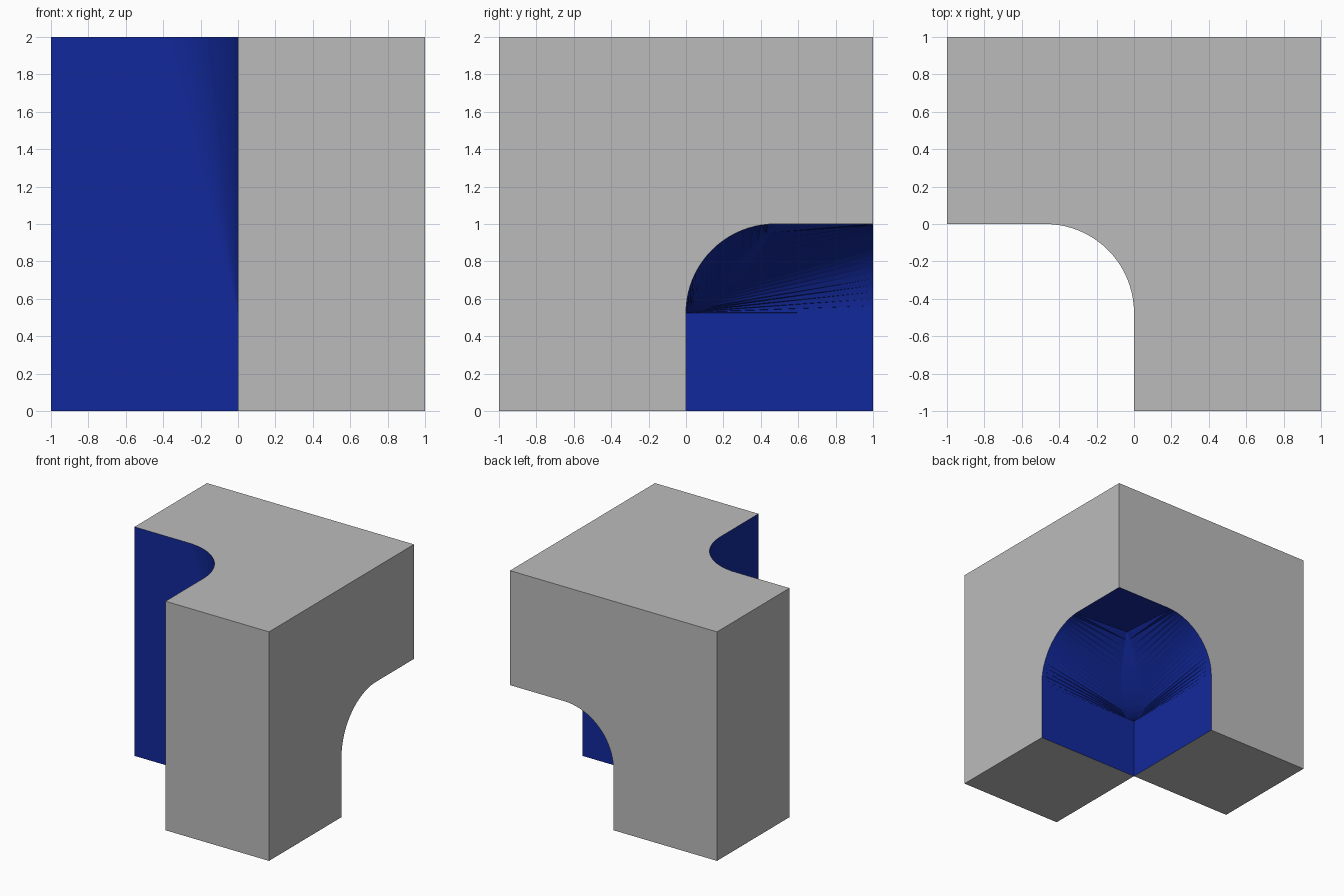
import bpy, math

if "Cube" in bpy.data.objects:
    bpy.data.objects.remove(bpy.data.objects["Cube"])

N, R = 20, 0.475          # arc steps and rounding radius
verts, faces, mats = [], [], []

def face(points, mat=0):
    start = len(verts)
    verts.extend(points)
    faces.append(list(range(start, start + len(points))))
    mats.append(mat)

def strip(a, b):
    # triangulated band between two matching rows of points
    for i in range(N):
        if a[i] != a[i + 1]:
            face([a[i], b[i], a[i + 1]], 1)
        face([b[i], b[i + 1], a[i + 1]], 1)

def swap(points):
    return [(y, x, z) for x, y, z in points]

angles = [math.pi / 2 * i / N for i in range(N + 1)]
curve = [(R * (1 - math.cos(a)), R * math.sin(a)) for a in angles]

# Rounded rows: top of the tall notch, the two openings of the low notch
top_arc = [(-u, v - R, 2) for u, v in curve]
back_arc = [(u, 1, 1 - R + v) for u, v in curve]
side_arc = swap(back_arc)
# Inner ends of the two openings, meeting at the centre and on the ceiling
back_end = [(R * (i / N) ** 2, R * i / N, 1 - R + R * (i / N) ** 2) for i in range(N + 1)]
side_end = swap(back_end)
P, Q = (0, 0, 1 - R), (R, R, 1)

# Grey outer faces
face([(0, -1, 2), (1, -1, 2), (1, 1, 2), (-1, 1, 2), (-1, 0, 2)] + top_arc[::-1])
face([(0, -1, 0), (1, -1, 0), (1, -1, 2), (0, -1, 2)])
face([(-1, 0, 0), (-1, 0, 2), (-1, 1, 2), (-1, 1, 0)])
face([(1, -1, 0), (1, 0, 0)] + side_arc + [(1, 1, 1), (1, 1, 2), (1, -1, 2)])
face(([(-1, 1, 0), (0, 1, 0)] + back_arc + [(1, 1, 1), (1, 1, 2), (-1, 1, 2)])[::-1])
face([(-1, 0, 0), (-1, 1, 0), (0, 1, 0), (0, 0, 0)])
face([(0, -1, 0), (0, 0, 0), (1, 0, 0), (1, -1, 0)])

# Tall front notch: two walls and the cone-shaped rounding
face([(-1, 0, 0), (0, 0, 0), P, top_arc[-1], (-1, 0, 2)], 1)
face([(0, 0, 0), (0, -1, 0), (0, -1, 2), top_arc[0], P], 1)
strip([P] * (N + 1), top_arc[::-1])

# Low back notch: two walls, ceiling, roundings and the centre patch
face([(0, 0, 0), (0, 1, 0), (0, 1, 1 - R), P][::-1], 1)
face([(0, 0, 0), (1, 0, 0), (1, 0, 1 - R), P], 1)
face([Q, (R, 1, 1), (1, 1, 1), (1, R, 1)], 1)
strip(back_end, back_arc)
strip(side_end, side_arc)
strip(back_end, side_end)

mesh = bpy.data.meshes.new("notched_block")
mesh.from_pydata(verts, [], faces)
block = bpy.data.objects.new("notched_block", mesh)
bpy.context.collection.objects.link(block)

# Grey outside, deep blue notches
for name, colour in (("grey", (0.5, 0.5, 0.5, 1)), ("blue", (0.006, 0.022, 0.33, 1))):
    m = bpy.data.materials.new(name)
    m.diffuse_color = colour
    m.use_nodes = True
    m.node_tree.nodes["Principled BSDF"].inputs["Base Color"].default_value = m.diffuse_color
    mesh.materials.append(m)
mesh.polygons.foreach_set("material_index", mats)

# Join the seams and face everything outwards
bpy.context.view_layer.objects.active = block
block.select_set(True)
bpy.ops.object.mode_set(mode='EDIT')
bpy.ops.mesh.select_all(action='SELECT')
bpy.ops.mesh.remove_doubles(threshold=0.0001)
bpy.ops.mesh.normals_make_consistent(inside=False)
bpy.ops.object.mode_set(mode='OBJECT')
